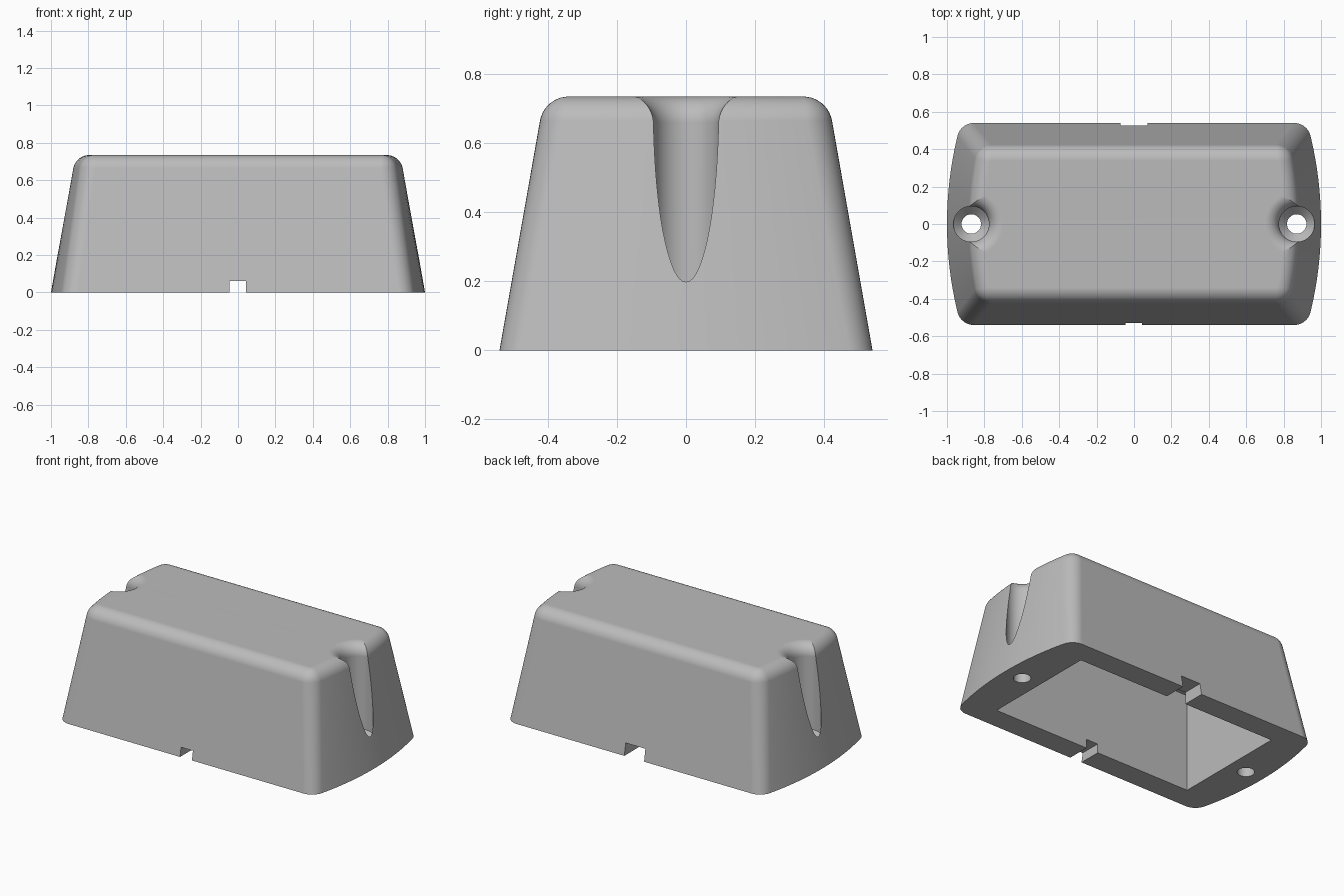
import bpy, bmesh
from math import sin, cos, tan, asin, sqrt, pi, radians

old = bpy.data.objects.get("Cube")
if old:
    bpy.data.objects.remove(old, do_unlink=True)

HEIGHT, HALF_Y, END_R = 0.735, 0.54, 2.0
DRAFT, EDGE_R, CORNER_R = radians(10), 0.085, 0.09

grey = bpy.data.materials.new("mid grey")
grey.use_nodes = True
grey.diffuse_color = (0.5, 0.5, 0.5, 1)
grey.node_tree.nodes["Principled BSDF"].inputs["Base Color"].default_value = (0.5, 0.5, 0.5, 1)


def loft(name, rings):
    """Closed solid through rings of equal point count."""
    bm = bmesh.new()
    loops = [[bm.verts.new(p) for p in ring] for ring in rings]
    for a, b in zip(loops, loops[1:]):
        for i in range(len(a)):
            j = (i + 1) % len(a)
            bm.faces.new((a[i], a[j], b[j], b[i]))
    bm.faces.new(loops[0][::-1])
    bm.faces.new(loops[-1])
    bmesh.ops.recalc_face_normals(bm, faces=bm.faces)
    mesh = bpy.data.meshes.new(name)
    bm.to_mesh(mesh)
    bm.free()
    mesh.materials.append(grey)
    ob = bpy.data.objects.new(name, mesh)
    bpy.context.scene.collection.objects.link(ob)
    return ob


def outline(inset, r, z):
    """Rectangle with bowed ends and rounded corners."""
    core_y, core_r, cx = HALF_Y - inset - r, END_R - inset - r, 1 - END_R
    corner_x = cx + sqrt(core_r ** 2 - core_y ** 2)
    a = asin(core_y / core_r)
    end = [(cx + (core_r + r) * cos(t), (core_r + r) * sin(t))
           for t in (a * (i / 8 - 1) for i in range(1, 16))]
    corner = [(corner_x + r * cos(t), core_y + r * sin(t))
              for t in (a + (pi / 2 - a) * i / 8 for i in range(9))]
    half = [(x, -y) for x, y in reversed(corner)] + end + corner
    return [(x, y, z) for x, y in half] + [(-x, -y, z) for x, y in half]


def turned(name, x, profile, n=64):
    return loft(name, [[(x + r * cos(2 * pi * i / n), r * sin(2 * pi * i / n), z)
                        for i in range(n)] for r, z in profile])


def box(name, x0, x1, y0, y1, z0, z1):
    return loft(name, [[(x0, y0, z), (x1, y0, z), (x1, y1, z), (x0, y1, z)]
                       for z in (z0, z1)])


# Tapered shell with a rolled top edge
start_z = HEIGHT - EDGE_R * (1 - sin(DRAFT))
start_in = start_z * tan(DRAFT)
rings = [outline(0, CORNER_R, 0)]
for i in range(11):
    t = DRAFT + (pi / 2 - DRAFT) * i / 10
    roll = EDGE_R * (cos(DRAFT) - cos(t))
    rings.append(outline(start_in + roll, max(CORNER_R - roll, 0.005),
                         HEIGHT - EDGE_R * (1 - sin(t))))
shell = loft("housing_shell", rings)

# Screw wells: through hole, countersink, shaft and flared mouth
flare = 0.075
well = [(0.052, -0.1), (0.052, 0.135), (0.095, 0.18)]
for i in range(11):
    t = pi / 2 * i / 10
    well.append((0.095 + flare * (1 - cos(t)), HEIGHT - flare * (1 - sin(t))))
well.append((0.095 + flare, HEIGHT + 0.1))

cutters = [
    box("inner_cavity_cutter", -0.74, 0.74, -0.39, 0.39, -0.1, 0.65),
    box("front_cable_notch_cutter", -0.045, 0.042, -0.7, -0.3, -0.1, 0.06),
    box("back_cable_notch_cutter", -0.072, 0.072, 0.3, 0.7, -0.1, 0.08),
    turned("left_screw_well_cutter", 0.87, well),
    turned("right_screw_well_cutter", -0.87, well),
]
bpy.ops.object.select_all(action="DESELECT")
shell.select_set(True)
bpy.context.view_layer.objects.active = shell
for c in cutters:
    mod = shell.modifiers.new(c.name, "BOOLEAN")
    mod.operation, mod.solver, mod.object = "DIFFERENCE", "EXACT", c
    bpy.ops.object.modifier_apply(modifier=mod.name)
for c in cutters:
    bpy.data.objects.remove(c, do_unlink=True)

# Smooth curved walls, crisp cut edges
bpy.ops.object.shade_smooth_by_angle(angle=radians(25))
normals = shell.modifiers.new("even_shading", "WEIGHTED_NORMAL")
normals.keep_sharp = True
